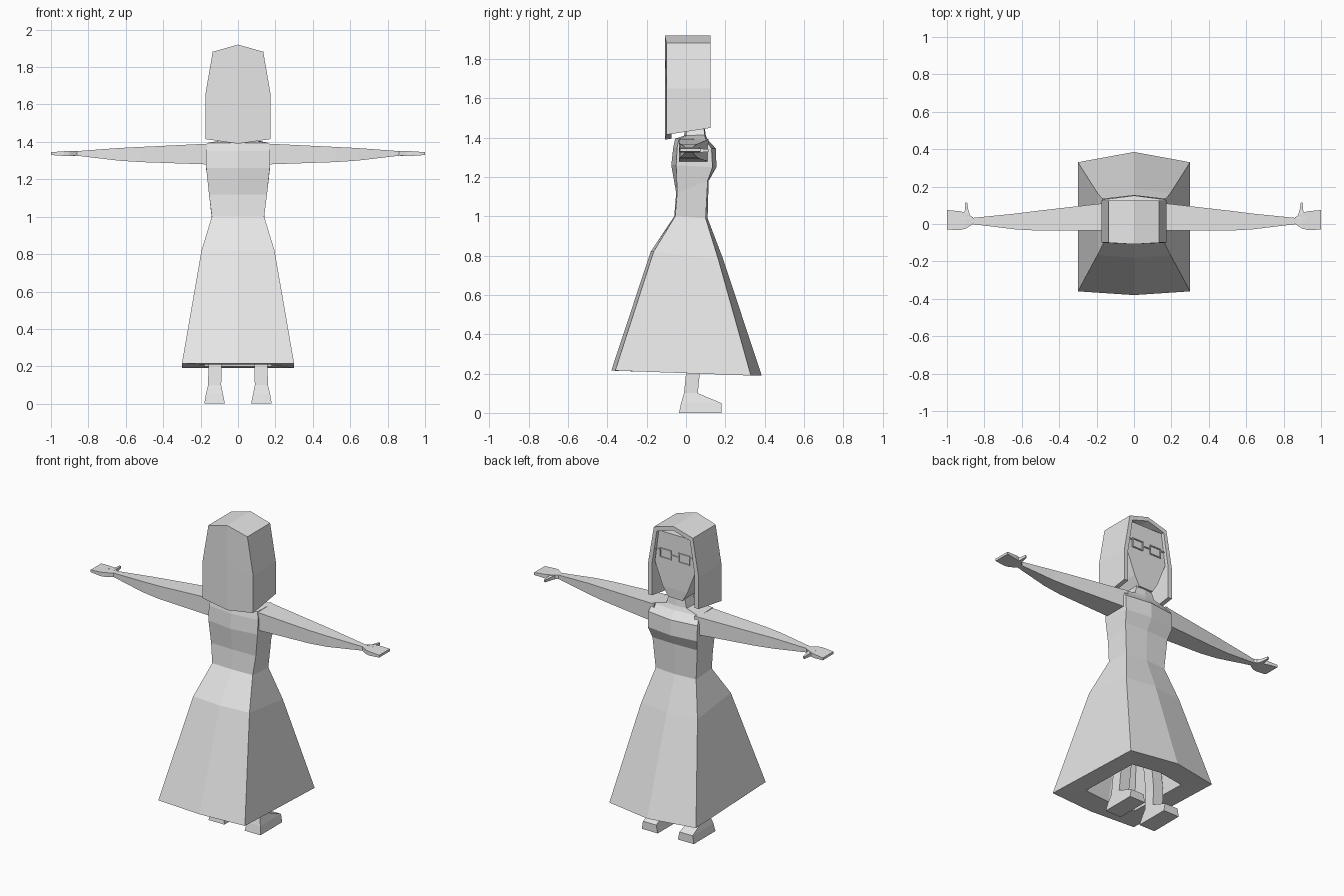
import bpy, bmesh

if "Cube" in bpy.data.objects:
    bpy.data.objects.remove(bpy.data.objects["Cube"])

grey = bpy.data.materials.new("light grey")
grey.diffuse_color = (0.8, 0.8, 0.8, 1)
grey.use_nodes = True
grey.node_tree.nodes["Principled BSDF"].inputs["Base Color"].default_value = grey.diffuse_color


def finish(name, bm, mirror=False):
    bmesh.ops.recalc_face_normals(bm, faces=bm.faces)
    me = bpy.data.meshes.new(name)
    bm.to_mesh(me)
    bm.free()
    me.materials.append(grey)
    ob = bpy.data.objects.new(name, me)
    bpy.context.collection.objects.link(ob)
    if mirror:
        ob.modifiers.new("mirror", 'MIRROR').use_axis[0] = True
    return ob


def loft(name, rings, mirror=False, closed=True):
    """Skin a list of equal-length rings and cap both ends."""
    bm = bmesh.new()
    rows = [[bm.verts.new(p) for p in r] for r in rings]
    n = len(rows[0])
    for a, b in zip(rows, rows[1:]):
        for i in range(n):
            j = (i + 1) % n
            bm.faces.new((a[i], a[j], b[j], b[i]))
    if closed:
        bm.faces.new(rows[0])
        bm.faces.new(rows[-1])
    return finish(name, bm, mirror)


def six(w, yf, yfc, yb, ybc, zf, zb):
    """Six-sided body section: front corners and middle, back corners and middle."""
    return [(w, yf, zf), (0, yfc, zf), (-w, yf, zf),
            (-w, yb, zb), (0, ybc, zb), (w, yb, zb)]


def rect_x(x, y0, y1, z0, z1):
    return [(x, y0, z0), (x, y1, z0), (x, y1, z1), (x, y0, z1)]


def rect_z(z, x0, x1, y0, y1, zf=None):
    zf = z if zf is None else zf
    return [(x0, y0, z), (x1, y0, z), (x1, y1, zf), (x0, y1, zf)]


# dress: hollow underside, hem, skirt, waist, chest, shoulders and neck
loft("dress_and_torso", [
    six(.11, .10, .115, -.10, -.11, .75, .75),
    six(.18, .20, .23, -.21, -.225, .20, .21),
    six(.30, .33, .385, -.36, -.38, .19, .215),
    six(.195, .165, .19, -.165, -.18, .78, .82),
    six(.14, .10, .11, -.055, -.06, .99, 1.0),
    six(.155, .11, .115, -.045, -.05, 1.18, 1.12),
    six(.17, .135, .155, -.05, -.075, 1.25, 1.26),
    six(.17, .13, .152, -.045, -.065, 1.345, 1.35),
    six(.16, .10, .11, -.035, -.055, 1.39, 1.395),
    six(.07, .095, .10, .0, -.01, 1.415, 1.41),
    six(.045, .085, .09, .01, .005, 1.5, 1.5)])

# arms, tapering to the wrists
loft("arm", [
    rect_x(.14, -.035, .115, 1.275, 1.393),
    rect_x(.17, -.035, .11, 1.28, 1.39),
    rect_x(.52, -.035, .07, 1.292, 1.373),
    rect_x(.64, -.028, .055, 1.30, 1.367),
    rect_x(.87, .0, .032, 1.327, 1.35)], mirror=True)

# flat hands and thumbs
loft("hand", [
    rect_x(.86, .0, .035, 1.327, 1.35),
    rect_x(.90, -.025, .06, 1.325, 1.352),
    rect_x(.93, -.032, .068, 1.325, 1.35),
    rect_x(1.0, -.03, .075, 1.33, 1.345)], mirror=True)
loft("thumb", [
    [(.87, .03, 1.325), (.92, .03, 1.325), (.92, .03, 1.352), (.87, .03, 1.352)],
    [(.885, .07, 1.325), (.905, .07, 1.325), (.905, .07, 1.345), (.885, .07, 1.345)],
    [(.892, .115, 1.328), (.902, .115, 1.328), (.902, .115, 1.342), (.892, .115, 1.342)]],
    mirror=True)

# legs and wedge-shaped feet
loft("leg_and_foot", [
    rect_z(0, .07, .18, -.035, .18),
    rect_z(.05, .08, .172, -.025, .18),
    rect_z(.10, .09, .16, -.01, .06),
    rect_z(.20, .087, .158, .0, .07),
    rect_z(.74, .03, .10, .0, .07)], mirror=True)

# hair: a thick arched shell, closed at the back and open at the front
half = [(.175, 1.42), (.175, 1.65), (.135, 1.882), (0, 1.92)]
inner = [(.148, 1.42), (.148, 1.65), (.115, 1.86), (0, 1.895)]
full = lambda h: h + [(-x, z) for x, z in h[-2::-1]]
bm = bmesh.new()


def arch(profile, y, dz, mid=0):
    return [bm.verts.new((x, y + (mid if x == 0 else 0),
                          z + (dz if z < 1.5 else 0))) for x, z in full(profile)]


back_out = arch(half, -.10, -.005, -.008)
front_out = arch(half, .125, .03)
front_in = arch(inner, .125, .03)
back_in = arch(inner, -.075, 0)
loops = [back_out, front_out, front_in, back_in]
for a, b in zip(loops, loops[1:]):
    for i in range(6):
        bm.faces.new((a[i], a[i + 1], b[i + 1], b[i]))
for k in (0, -1):                       # lower ends of the side locks
    bm.faces.new([l[k] for l in loops])
bottom_out = bm.verts.new((0, -.108, 1.39))
bottom_in = bm.verts.new((0, -.075, 1.395))
for ring, low in ((back_out, bottom_out), (back_in, bottom_in)):
    centre = bm.verts.new((0, low.co.y, 1.66))
    for s in (1, -1):                   # back wall, either side of the middle
        r = ring if s == 1 else ring[::-1]
        bm.faces.new((r[0], r[1], centre, low))
        bm.faces.new((r[1], r[2], r[3], centre))
for k in (0, -1):
    bm.faces.new((back_out[k], bottom_out, bottom_in, back_in[k]))
finish("hair", bm)

# head: flat face narrowing to the chin
loft("head", [
    rect_z(1.46, -.05, .05, -.03, .105),
    rect_z(1.52, -.085, .085, -.07, .108),
    rect_z(1.66, -.14, .14, -.07, .108),
    rect_z(1.86, -.112, .112, -.07, .108)])

# glasses: thin frames, bridge and side pieces
y0, y1 = .107, .114
lens = lambda x0, x1, z0, z1, y: [(x0, y, z0), (x1, y, z0), (x1, y, z1), (x0, y, z1)]
loft("glasses_frame", [
    lens(.025, .105, 1.695, 1.755, y0), lens(.025, .105, 1.695, 1.755, y1),
    lens(.031, .099, 1.701, 1.749, y1), lens(.031, .099, 1.701, 1.749, y0),
    lens(.025, .105, 1.695, 1.755, y0)], mirror=True, closed=False)
loft("glasses_bridge", [lens(-.025, .025, 1.724, 1.73, y0),
                        lens(-.025, .025, 1.724, 1.73, y1)])
loft("glasses_side", [lens(.105, .13, 1.74, 1.746, y0),
                      lens(.105, .13, 1.74, 1.746, y1)], mirror=True)
